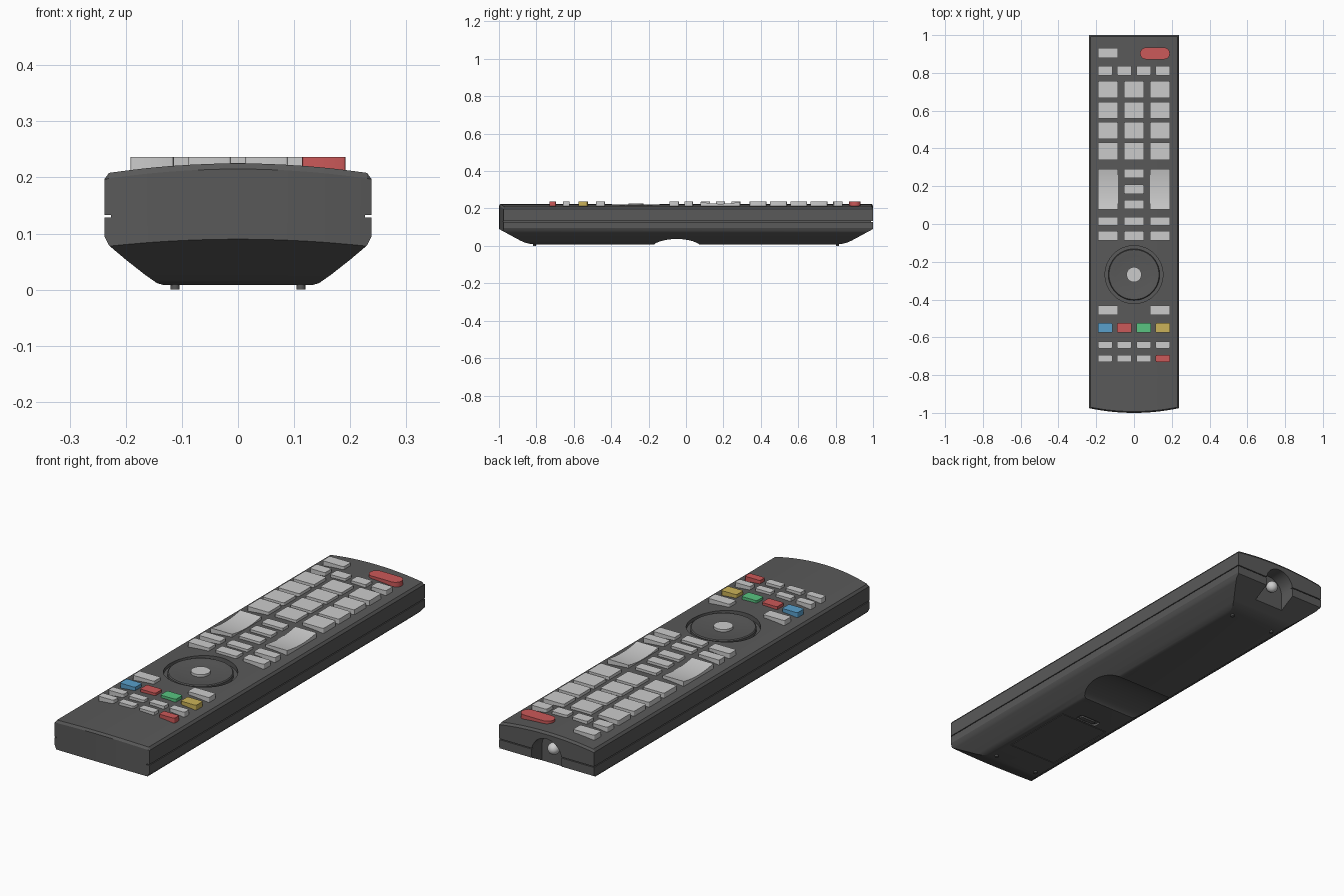
import bpy, bmesh
from math import sin, cos, pi, radians
from mathutils import Vector

if "Cube" in bpy.data.objects:
    bpy.data.objects.remove(bpy.data.objects["Cube"])


def material(name, rgb):
    m = bpy.data.materials.new(name)
    m.diffuse_color = (*rgb, 1)
    m.use_nodes = True
    m.node_tree.nodes["Principled BSDF"].inputs["Base Color"].default_value = m.diffuse_color
    return m


DARK = material("dark_plastic", (0.1, 0.1, 0.1))
RED = material("red", (0.6, 0.1, 0.1))
BLUE = material("blue", (0.1, 0.35, 0.6))
GREEN = material("green", (0.1, 0.55, 0.22))
YELLOW = material("yellow", (0.6, 0.45, 0.1))


def finish(name, bm, mat=None):
    bmesh.ops.recalc_face_normals(bm, faces=bm.faces)
    me = bpy.data.meshes.new(name)
    bm.to_mesh(me)
    bm.free()
    ob = bpy.data.objects.new(name, me)
    bpy.context.collection.objects.link(ob)
    if mat:
        me.materials.append(mat)
    return ob


def prism(name, pts, t0, t1, axis="z", mat=None):
    """Extrude a 2D outline along an axis: z (x,y), x (y,z) or y (x,z)."""
    place = {"z": lambda a, b, t: (a, b, t),
             "x": lambda a, b, t: (t, a, b),
             "y": lambda a, b, t: (a, t, b)}[axis]
    bm = bmesh.new()
    lo = [bm.verts.new(place(a, b, t0)) for a, b in pts]
    hi = [bm.verts.new(place(a, b, t1)) for a, b in pts]
    bm.faces.new(lo)
    bm.faces.new(hi)
    for i in range(len(pts)):
        j = (i + 1) % len(pts)
        bm.faces.new((lo[i], lo[j], hi[j], hi[i]))
    return finish(name, bm, mat)


def rounded(cx, cy, w, h, r=0.006, n=3):
    pts = []
    for k, (sx, sy) in enumerate([(1, 1), (-1, 1), (-1, -1), (1, -1)]):
        for i in range(n + 1):
            a = (k + i / n) * pi / 2
            pts.append((cx + sx * (w / 2 - r) + r * cos(a),
                        cy + sy * (h / 2 - r) + r * sin(a)))
    return pts


def circle(cx, cy, r, n=48):
    return [(cx + r * cos(2 * pi * i / n), cy + r * sin(2 * pi * i / n)) for i in range(n)]


def box(name, x0, x1, y0, y1, z0, z1, mat=None):
    return prism(name, [(x0, y0), (x1, y0), (x1, y1), (x0, y1)], z0, z1, "z", mat)


def boolean(ob, cutter, op="DIFFERENCE"):
    mod = ob.modifiers.new("cut", "BOOLEAN")
    mod.operation, mod.solver, mod.object = op, "EXACT", cutter
    bpy.context.view_layer.objects.active = ob
    bpy.ops.object.modifier_apply(modifier=mod.name)
    bpy.data.objects.remove(cutter)


# body: cross-section columns (x, bottom z, top z), lofted along y with a bowed front
half = [(x, b, 0.225 - 0.017 * (x / 0.23) ** 2) for x, b in
        [(0, .004), (.04, .004), (.08, .004), (.12, .004), (.145, .012), (.165, .026),
         (.2, .0535), (.222, .072), (.23, .079)]] + [(.238, .095, .197)]
cols = [(-x, b, t) for x, b, t in half[:0:-1]] + half
bm = bmesh.new()
rings = []
for y, drop in [(-1, .01), (-.993, 0), (.993, 0), (1, .01)]:
    low, top = [], []
    for x, b, t in cols:
        yy = y + (0.025 * (x / 0.238) ** 2 if y < 0 else 0)
        low.append(bm.verts.new((x, yy, b)))
        top.append(bm.verts.new((x, yy, t - (drop if t > 0.2 else 0))))
    rings.append((low, top))
n = len(cols)
for low, top in (rings[0], rings[-1]):
    for i in range(n - 1):
        bm.faces.new((low[i], low[i + 1], top[i + 1], top[i]))
for (l0, t0), (l1, t1) in zip(rings, rings[1:]):
    loop0, loop1 = l0 + t0[::-1], l1 + t1[::-1]
    for i in range(2 * n):
        j = (i + 1) % (2 * n)
        bm.faces.new((loop0[i], loop0[j], loop1[j], loop1[i]))
body = finish("body", bm, DARK)

# side profile: sloped ends and a finger hollow underneath
end = [(1.06, .1225), (1, .09), (.885, .028), (.86, .017), (.835, .011), (.81, .008)]
hollow = [(-.05 + .12 * cos(a), .008 + .029 * sin(a) ** 1.5)
          for a in [pi * (1 - i / 16) for i in range(1, 16)]]
profile = ([(-1.06, .3)] + [(-y, z) for y, z in end] + [(-.17, .008)] + hollow
           + [(.07, .008)] + end[::-1] + [(1.06, .3)])
boolean(body, prism("profile_cutter", profile, -.3, .3, "x"), "INTERSECT")

# parting groove along both sides and the back
groove = [(.226, -1.1), (.226, .99), (-.226, .99), (-.226, -1.1),
          (-.3, -1.1), (-.3, 1.1), (.3, 1.1), (.3, -1.1)]
boolean(body, prism("groove_cutter", groove, .129, .133))

# arched niche with the emitter at the back end
arch = [(.075 * cos(pi * i / 20), .12 + .075 * sin(pi * i / 20)) for i in range(21)]
boolean(body, prism("niche_cutter", arch + [(-.075, -.1), (.075, -.1)], .925, 1.1, "y"))
bm = bmesh.new()
bmesh.ops.create_uvsphere(bm, u_segments=24, v_segments=12, radius=.026)
bmesh.ops.translate(bm, verts=bm.verts, vec=(0, .948, .132))
finish("emitter", bm)

# battery cover and latch underneath
boolean(body, box("cover_cutter", -.125, .125, -.70, -.34, -.1, .016))
box("battery_cover", -.122, .122, -.697, -.343, .008, .018, DARK)
boolean(body, prism("latch_cutter", rounded(0, -.315, .11, .04, .012), -.1, .018))
prism("cover_latch", rounded(0, -.32, .08, .02, .006), .010, .02, "z", DARK)

# feet
for x in (-.112, .112):
    for y in (-.81, .81):
        prism("foot", circle(x, y, .008, 16), 0, .02, "z", DARK)

# navigation pad: recess, dished disc, centre button
PAD_Y = -.268
boolean(body, prism("pad_cutter", circle(0, PAD_Y, .153, 64), .203, .3))
bm = bmesh.new()
pts = [(0, .195), (.136, .195), (.136, .217), (.132, .221), (.12, .2205),
       (.1, .218), (.07, .2155), (0, .2145)]
vs = [bm.verts.new((r, 0, z)) for r, z in pts]
es = [bm.edges.new(p) for p in zip(vs, vs[1:])]
bmesh.ops.spin(bm, geom=vs + es, cent=(0, 0, 0), axis=(0, 0, 1), angle=2 * pi, steps=64)
bmesh.ops.remove_doubles(bm, verts=bm.verts, dist=1e-5)
bmesh.ops.translate(bm, verts=bm.verts, vec=(0, PAD_Y, 0))
finish("navigation_pad", bm, DARK)
prism("select_button", circle(0, PAD_Y, .04), .205, .226)

# flat buttons
BASE, TOP = .2, .236


def button(name, x, y, w, h, mat=None, r=.006, n=3):
    prism(name, rounded(x, y, w, h, r, n), BASE, TOP, "z", mat)


THREE = (-.138, 0, .138)
FOUR = (-.153, -.051, .051, .153)
button("source_button", -.138, .905, .107, .053)
button("power_button", .111, .903, .157, .062, RED, .0305, 8)
for y, h in [(.711, .09), (.603, .088), (.494, .09), (.385, .093), (.014, .045), (-.063, .05)]:
    for x in THREE:
        button("key", x, y, .107, h)
for y in (.267, .184, .104):
    button("middle_key", 0, y, .107, .048)
for x in (-.138, .138):
    button("side_key", x, -.457, .107, .05)
for y, h, mats in [(.812, .05, [None] * 4), (-.55, .05, [BLUE, RED, GREEN, YELLOW]),
                   (-.64, .036, [None] * 4), (-.712, .036, [None, None, None, RED])]:
    for x, m in zip(FOUR, mats):
        button("small_key", x, y, .077, h, m)

# large rocker keys with a concave top
dish = [(.184 + .106 * t, TOP - .011 * (1 - t * t)) for t in [i / 6 for i in range(-6, 7)]]
for x in (-.138, .138):
    prism("rocker_key", [(.29, BASE), (.078, BASE)] + dish, x - .0535, x + .0535, "x")

bpy.ops.object.select_all(action="SELECT")
bpy.context.view_layer.objects.active = body
bpy.ops.object.shade_smooth_by_angle(angle=radians(25))
